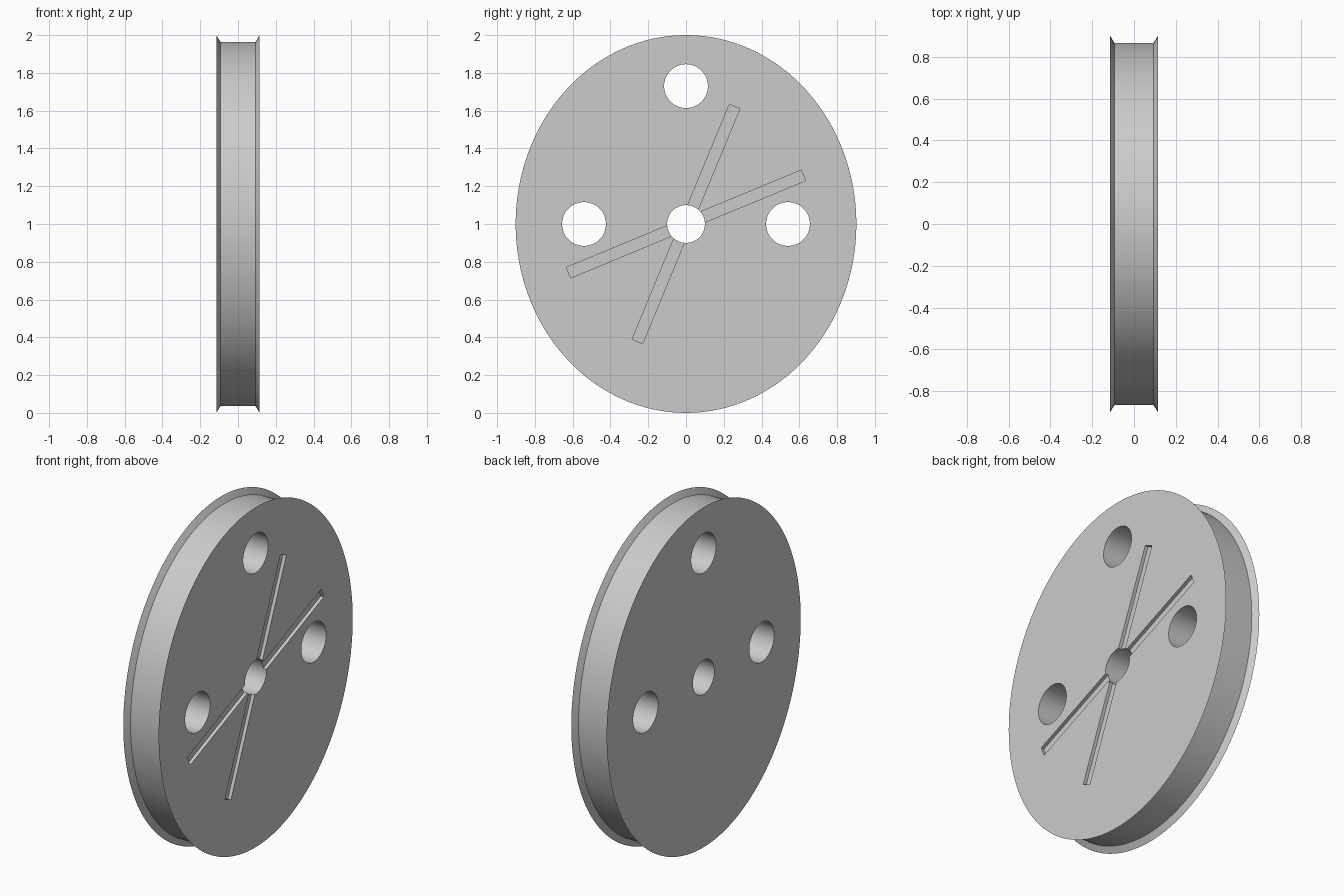
import bpy
import bmesh
from math import cos, sin, pi, radians
from mathutils import Matrix

cube = bpy.data.objects.get("Cube")
if cube:
    bpy.data.objects.remove(cube, do_unlink=True)

HALF_Y, HALF_Z, MID = 0.902, 1.0, 1.0
FACE_X = 0.115
GROOVE_DEPTH = 0.02

grey = bpy.data.materials.new("plain grey")
grey.use_nodes = True
colour = (0.6, 0.6, 0.6, 1)
grey.diffuse_color = colour
grey.node_tree.nodes["Principled BSDF"].inputs["Base Color"].default_value = colour


def add_object(name, bm):
    bmesh.ops.recalc_face_normals(bm, faces=bm.faces)
    mesh = bpy.data.meshes.new(name)
    bm.to_mesh(mesh)
    bm.free()
    mesh.materials.append(grey)
    obj = bpy.data.objects.new(name, mesh)
    bpy.context.collection.objects.link(obj)
    return obj


def cut(target, cutter):
    """Subtract the cutter from the target, then discard it."""
    cutter.hide_render = True
    mod = target.modifiers.new("cut", 'BOOLEAN')
    mod.operation = 'DIFFERENCE'
    mod.solver = 'EXACT'
    mod.object = cutter
    bpy.context.view_layer.objects.active = target
    bpy.ops.object.modifier_apply(modifier=mod.name)
    bpy.data.objects.remove(cutter, do_unlink=True)


def hole(y, z, radius):
    bm = bmesh.new()
    bmesh.ops.create_cone(bm, cap_ends=True, segments=64, radius1=radius,
                          radius2=radius, depth=1)
    bm.transform(Matrix.Translation((0, y, MID + z)) @ Matrix.Rotation(pi / 2, 4, 'Y'))
    return add_object("hole_cutter", bm)


def groove(angle):
    bm = bmesh.new()
    bmesh.ops.create_cube(bm, size=1)
    bm.transform(Matrix.Translation((FACE_X, 0, MID))
                 @ Matrix.Rotation(angle, 4, 'X')
                 @ Matrix.Diagonal((2 * GROOVE_DEPTH, 1.346, 0.06, 1)))
    return add_object("groove_cutter", bm)


# Oval disc with a flared lip on both edges of the rim
bm = bmesh.new()
SEGMENTS = 128
rings = []
for x, inset in ((-FACE_X, 0), (-0.093, 0.036), (0.093, 0.036), (FACE_X, 0)):
    rings.append([bm.verts.new((x, (HALF_Y - inset) * cos(a), MID + (HALF_Z - inset) * sin(a)))
                  for a in (2 * pi * i / SEGMENTS for i in range(SEGMENTS))])
for low, high in zip(rings, rings[1:]):
    for i in range(SEGMENTS):
        j = (i + 1) % SEGMENTS
        bm.faces.new((low[i], low[j], high[j], high[i]))
bm.faces.new(rings[0])
bm.faces.new(rings[-1])
wheel = add_object("oval_wheel", bm)

# Shallow radial grooves on the +x face
for k in range(4):
    cut(wheel, groove(radians(22.5 + 45 * k)))

# Axle hole and four round through holes
cut(wheel, hole(0, 0, 0.1))
for y, z in ((0.54, 0), (-0.54, 0), (0, 0.73), (0, -0.73)):
    cut(wheel, hole(y, z, 0.116))

# Smooth rim and bores, crisp edges
bpy.ops.object.select_all(action='DESELECT')
wheel.select_set(True)
bpy.context.view_layer.objects.active = wheel
bpy.ops.object.shade_smooth_by_angle(angle=radians(30))
